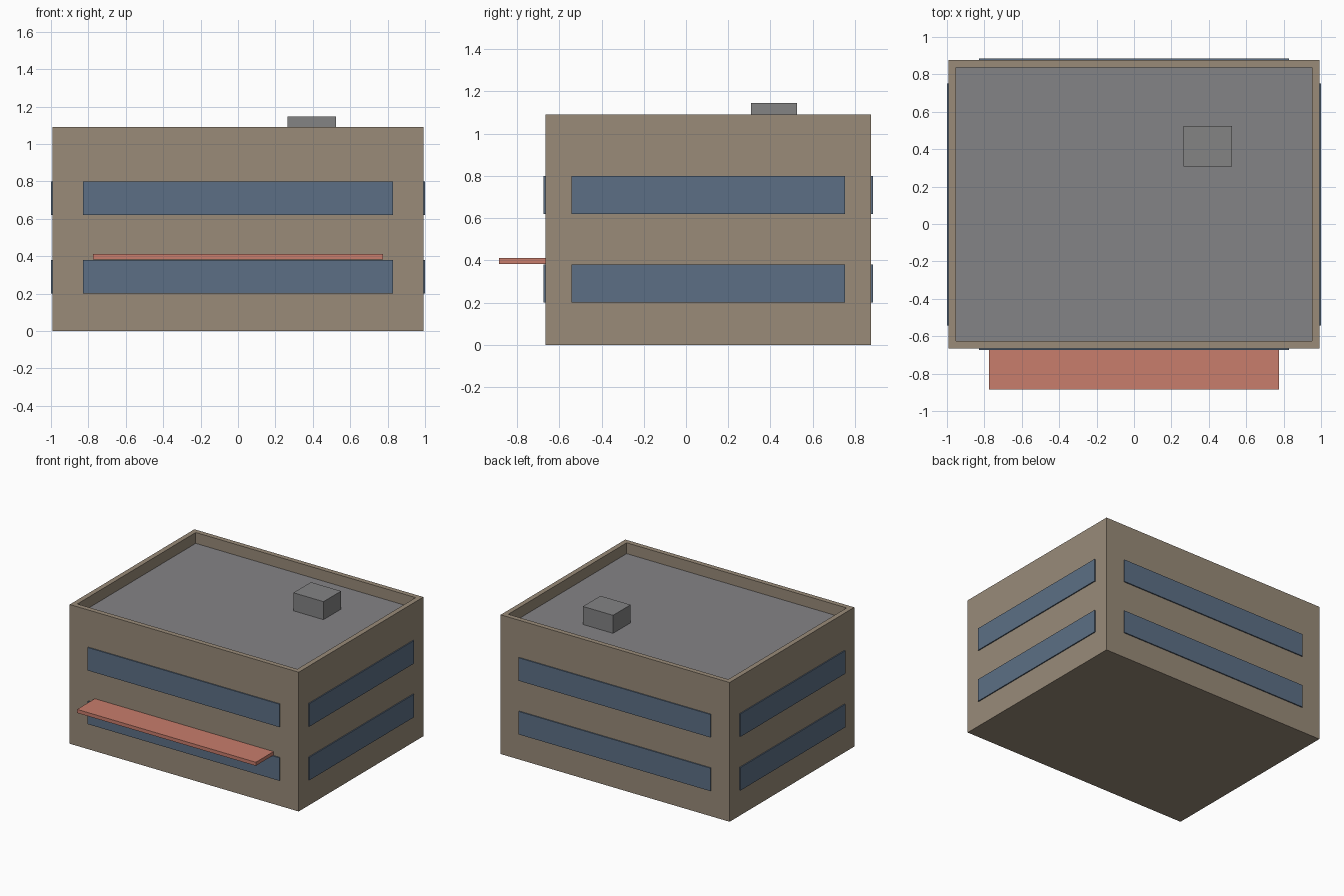
import bpy
import bmesh
from mathutils import Vector

default = bpy.data.objects.get("Cube")
if default:
    bpy.data.objects.remove(default, do_unlink=True)


def material(name, r, g, b):
    mat = bpy.data.materials.new(name)
    mat.use_nodes = True
    mat.diffuse_color = (r, g, b, 1)
    mat.node_tree.nodes["Principled BSDF"].inputs["Base Color"].default_value = (r, g, b, 1)
    return mat


wall = material("tan wall", 0.319, 0.258, 0.191)
roof = material("roof grey", 0.231, 0.227, 0.238)
metal = material("vent grey", 0.227, 0.227, 0.231)
glass = material("window blue", 0.107, 0.159, 0.235)
red = material("canopy red", 0.578, 0.205, 0.150)


def box(name, low, high, *mats, shape=None):
    """Box between two corners, with an optional edit of its bmesh."""
    low, high = Vector(low), Vector(high)
    bm = bmesh.new()
    bmesh.ops.create_cube(bm, size=1)
    bmesh.ops.scale(bm, vec=high - low, verts=bm.verts)
    bmesh.ops.translate(bm, vec=(low + high) / 2, verts=bm.verts)
    if shape:
        shape(bm)
    mesh = bpy.data.meshes.new(name)
    bm.to_mesh(mesh)
    bm.free()
    for mat in mats:
        mesh.materials.append(mat)
    obj = bpy.data.objects.new(name, mesh)
    bpy.context.collection.objects.link(obj)
    return obj


HALF_X, FRONT, BACK, TOP = 0.9915, -0.6655, 0.8765, 1.09
ROOF_Z = 1.005


# Building block with a sunken roof inside the parapet
def sink_roof(bm):
    top = max(bm.faces, key=lambda f: f.calc_center_median().z)
    bmesh.ops.inset_region(bm, faces=[top], thickness=0.055)
    bmesh.ops.inset_region(bm, faces=[top], thickness=0)
    for v in top.verts:
        v.co.z = ROOF_Z
    top.material_index = 1


box("building", (-HALF_X, FRONT, 0), (HALF_X, BACK, TOP), wall, roof, shape=sink_roof)

# Window bands on all four walls, on both floors
OUT, SUNK = 0.0085, 0.001
for floor, z in (("lower", 0.2), ("upper", 0.62)):
    z2 = z + 0.18
    box(f"{floor}_front_window", (-0.83, FRONT - OUT, z), (0.83, FRONT + SUNK, z2), glass)
    box(f"{floor}_back_window", (-0.83, BACK - SUNK, z), (0.83, BACK + OUT, z2), glass)
    box(f"{floor}_right_window", (-HALF_X - OUT, -0.542, z), (-HALF_X + SUNK, 0.752, z2), glass)
    box(f"{floor}_left_window", (HALF_X - SUNK, -0.542, z), (HALF_X + OUT, 0.752, z2), glass)

# Entrance canopy
box("canopy", (-0.774, -0.885, 0.383), (0.774, FRONT + SUNK, 0.411), red)

# Rooftop vent
box("roof_vent", (0.264, 0.308, ROOF_Z - SUNK), (0.525, 0.525, 1.146), metal)
